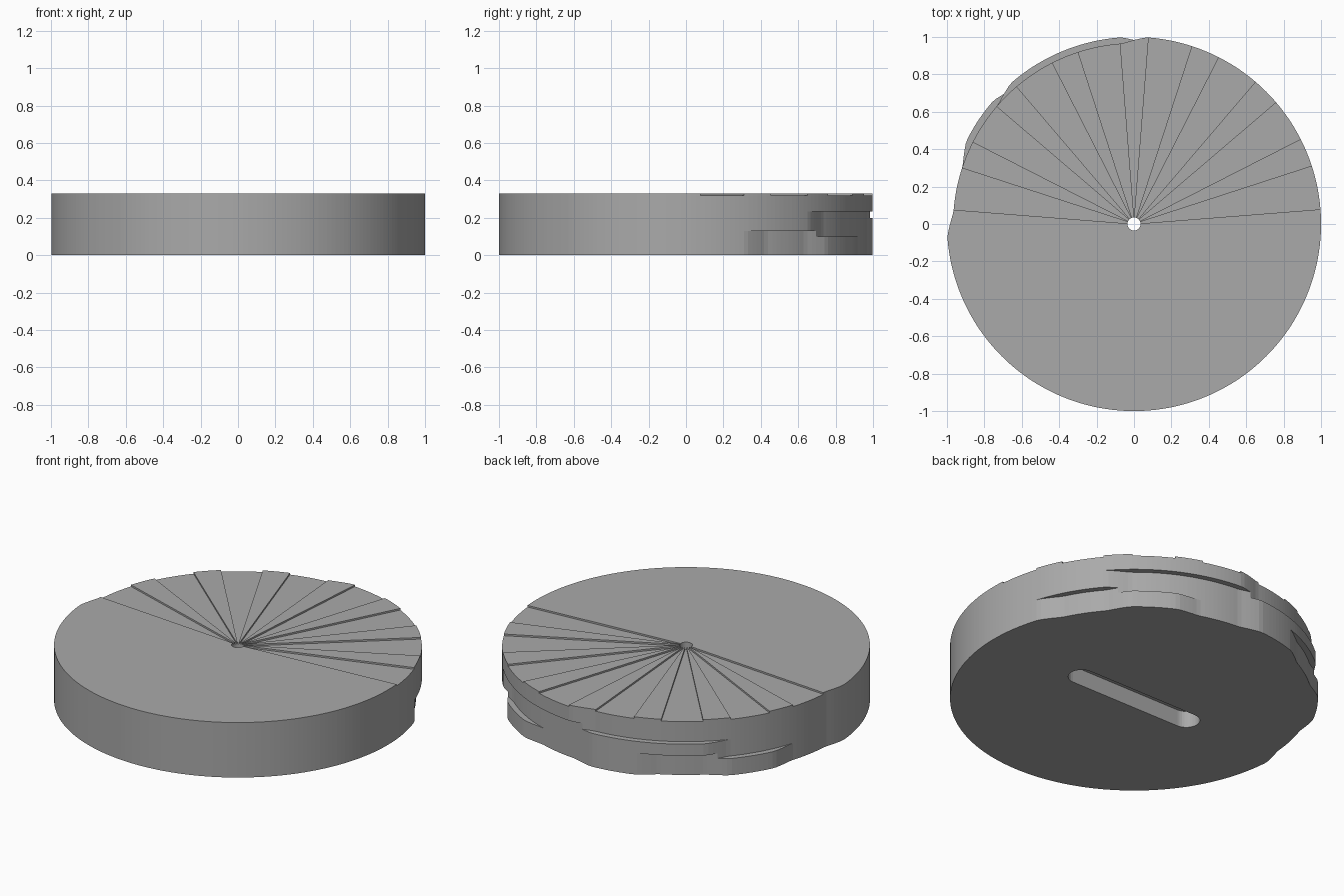
import bpy, bmesh, math

cube = bpy.data.objects.get("Cube")
if cube:
    bpy.data.objects.remove(cube, do_unlink=True)

HEIGHT, LOW = 0.33, 0.32        # raised and lowered top levels
HOLE, RECESS = 0.035, 0.033     # centre hole radius, rim recess depth
STEP, SECTOR, RAMP = 1.5, 22.5, 3.75

# Rim bands: bottom z, top z and which of the three binary tracks cut them
BANDS = [(0, 0.1, 1), (0.1, 0.13, 3), (0.13, 0.2, 2), (0.2, 0.235, 6), (0.235, LOW, 4)]


def track_cut(angle, bit):
    """Recess amount of one track: the bit of the sector number, with sloped ends."""
    def value(sector):
        return 1 if 0 <= sector < 8 and sector & bit else 0
    nearest = round(angle / SECTOR)
    t = (angle - nearest * SECTOR + RAMP) / (2 * RAMP)
    t = min(max(t, 0), 1)
    return value(nearest - 1) * (1 - t) + value(nearest) * t


def rim_radius(angle, tracks):
    return 1 - RECESS * max(track_cut(angle, b) for b in (1, 2, 4) if tracks & b)


def is_low(angle):
    return 0 < angle < 180 and RAMP < angle % SECTOR < SECTOR - RAMP


def column(angle, top):
    """Closed radial cross-section of the disc at one angle."""
    profile = [(HOLE, 0)]
    for z0, z1, tracks in BANDS:
        r = rim_radius(angle, tracks)
        profile += [(r, z0), (r, z1)]
    profile += [(r, top), (HOLE, top), (HOLE, LOW)]
    a = math.radians(angle)
    return [(r * math.cos(a), r * math.sin(a), z) for r, z in profile]


def finish(bm, name):
    bmesh.ops.recalc_face_normals(bm, faces=bm.faces)
    mesh = bpy.data.meshes.new(name)
    bm.to_mesh(mesh)
    bm.free()
    obj = bpy.data.objects.new(name, mesh)
    bpy.context.collection.objects.link(obj)
    return obj


# Disc body: sweep the cross-section round, doubling columns where the top steps
bm = bmesh.new()
columns = []
for i in range(int(360 / STEP)):
    angle = i * STEP
    tops = [LOW if is_low(angle + d) else HEIGHT for d in (-STEP / 2, STEP / 2)]
    for top in tops if tops[0] != tops[1] else tops[:1]:
        columns.append([bm.verts.new(p) for p in column(angle, top)])
for i, a in enumerate(columns):
    b = columns[(i + 1) % len(columns)]
    for j in range(len(a)):
        k = (j + 1) % len(a)
        bm.faces.new((a[j], b[j], b[k], a[k]))
bmesh.ops.remove_doubles(bm, verts=bm.verts, dist=1e-5)
disc = finish(bm, "encoder_disc")

# Drive slot in the underside
bm = bmesh.new()
outline = []
for side in (1, -1):
    for i in range(17):
        a = math.pi * (i / 16 - 0.5)
        outline.append(bm.verts.new((side * (0.37 + 0.075 * math.cos(a)),
                                     side * 0.075 * math.sin(a), -0.1)))
base = bm.faces.new(outline)
raised = bmesh.ops.extrude_face_region(bm, geom=[base])["geom"]
bmesh.ops.translate(bm, vec=(0, 0, 0.2),
                    verts=[v for v in raised if isinstance(v, bmesh.types.BMVert)])
cutter = finish(bm, "slot_cutter")
cutter.hide_render = True

cut = disc.modifiers.new("drive_slot", "BOOLEAN")
cut.operation, cut.solver, cut.object = "DIFFERENCE", "EXACT", cutter
bpy.ops.object.select_all(action="DESELECT")
disc.select_set(True)
bpy.context.view_layer.objects.active = disc
bpy.ops.object.modifier_apply(modifier=cut.name)
bpy.data.objects.remove(cutter, do_unlink=True)

# Plain grey material
grey = bpy.data.materials.new("plain_grey")
grey.use_nodes = True
colour = (0.4, 0.4, 0.4, 1)
grey.diffuse_color = colour
grey.node_tree.nodes["Principled BSDF"].inputs["Base Color"].default_value = colour
disc.data.materials.clear()
disc.data.materials.append(grey)
